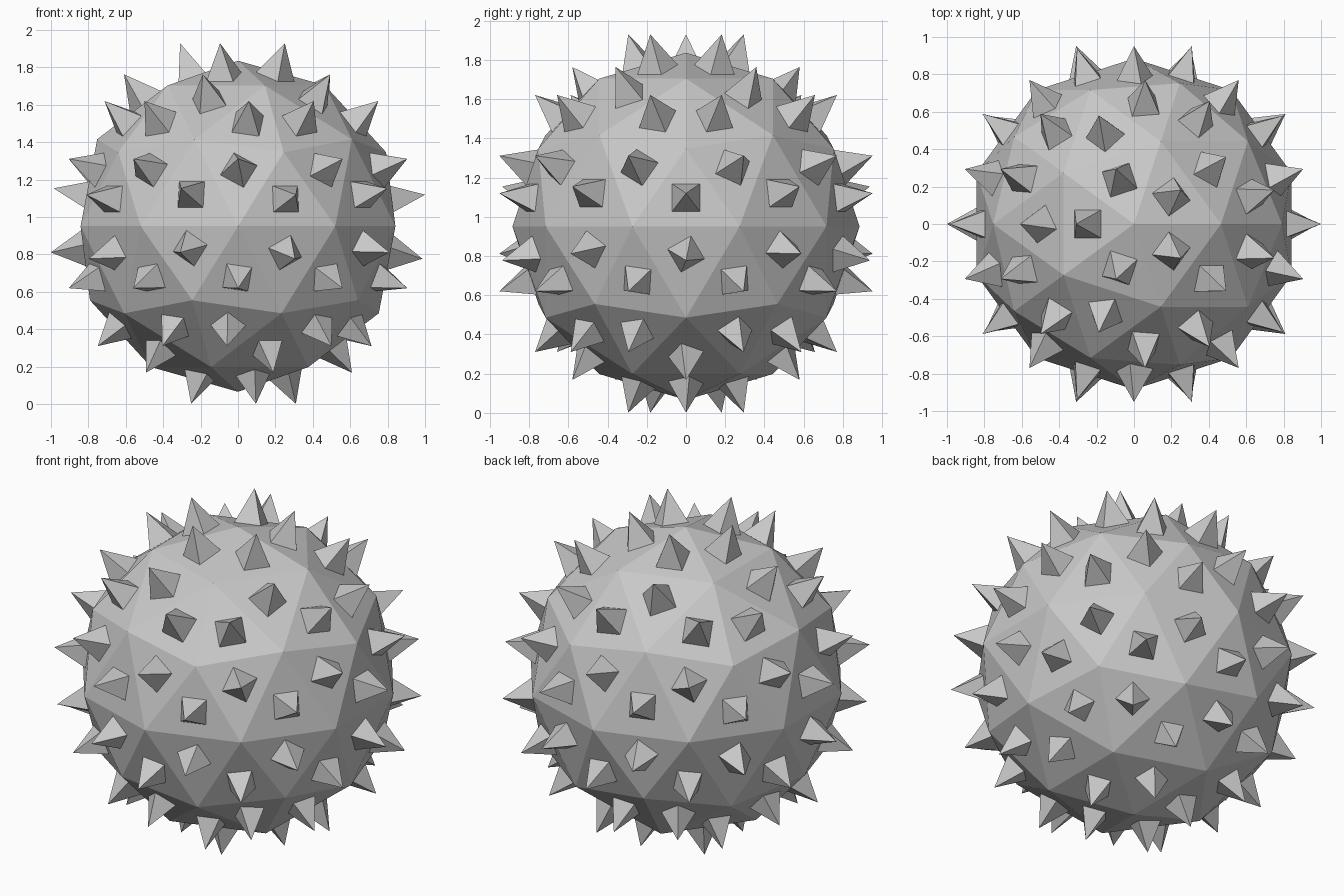
import bpy
import bmesh
from mathutils import Matrix

if "Cube" in bpy.data.objects:
    bpy.data.objects.remove(bpy.data.objects["Cube"])

BODY_RADIUS = 0.885
BODY_Z = 0.951      # centre height of the ball
SPIKE_Z = 0.9655    # the spike layout sits slightly higher than the ball
TIP = 0.177         # spike height above its face
SINK = 0.03         # depth of the hidden spike root
HALF = 0.07 * (TIP + SINK) / TIP   # half side of the square root

grey = bpy.data.materials.new("stone_grey")
grey.diffuse_color = (0.58, 0.58, 0.58, 1.0)
grey.use_nodes = True
grey.node_tree.nodes["Principled BSDF"].inputs["Base Color"].default_value = grey.diffuse_color


def add_object(name, bm, z):
    mesh = bpy.data.meshes.new(name)
    bm.to_mesh(mesh)
    mesh.materials.append(grey)
    obj = bpy.data.objects.new(name, mesh)
    obj.location.z = z
    bpy.context.collection.objects.link(obj)
    return obj


def add_spike(bm, frame):
    """Square pyramid pointing along the local z axis of the frame."""
    corners = [(-HALF, -HALF, -SINK), (HALF, -HALF, -SINK),
               (HALF, HALF, -SINK), (-HALF, HALF, -SINK)]
    base = [bm.verts.new(frame @ Matrix.Translation(c).translation) for c in corners]
    tip = bm.verts.new(frame @ Matrix.Translation((0, 0, TIP)).translation)
    bm.faces.new(base[::-1])
    for i in range(4):
        bm.faces.new((base[i], base[(i + 1) % 4], tip))


# Faceted ball
ball = bmesh.new()
bmesh.ops.create_icosphere(ball, subdivisions=2, radius=BODY_RADIUS)
ball.normal_update()

# One spike on every facet, squared up with the first edge of that facet
spikes = bmesh.new()
for face in ball.faces:
    normal = face.normal
    along = (face.verts[1].co - face.verts[0].co).normalized()
    across = along.cross(normal)
    frame = Matrix((across, along, normal)).transposed().to_4x4()
    frame.translation = face.calc_center_median()
    add_spike(spikes, frame)

add_object("ball", ball, BODY_Z)
add_object("spikes", spikes, SPIKE_Z)
ball.free()
spikes.free()
